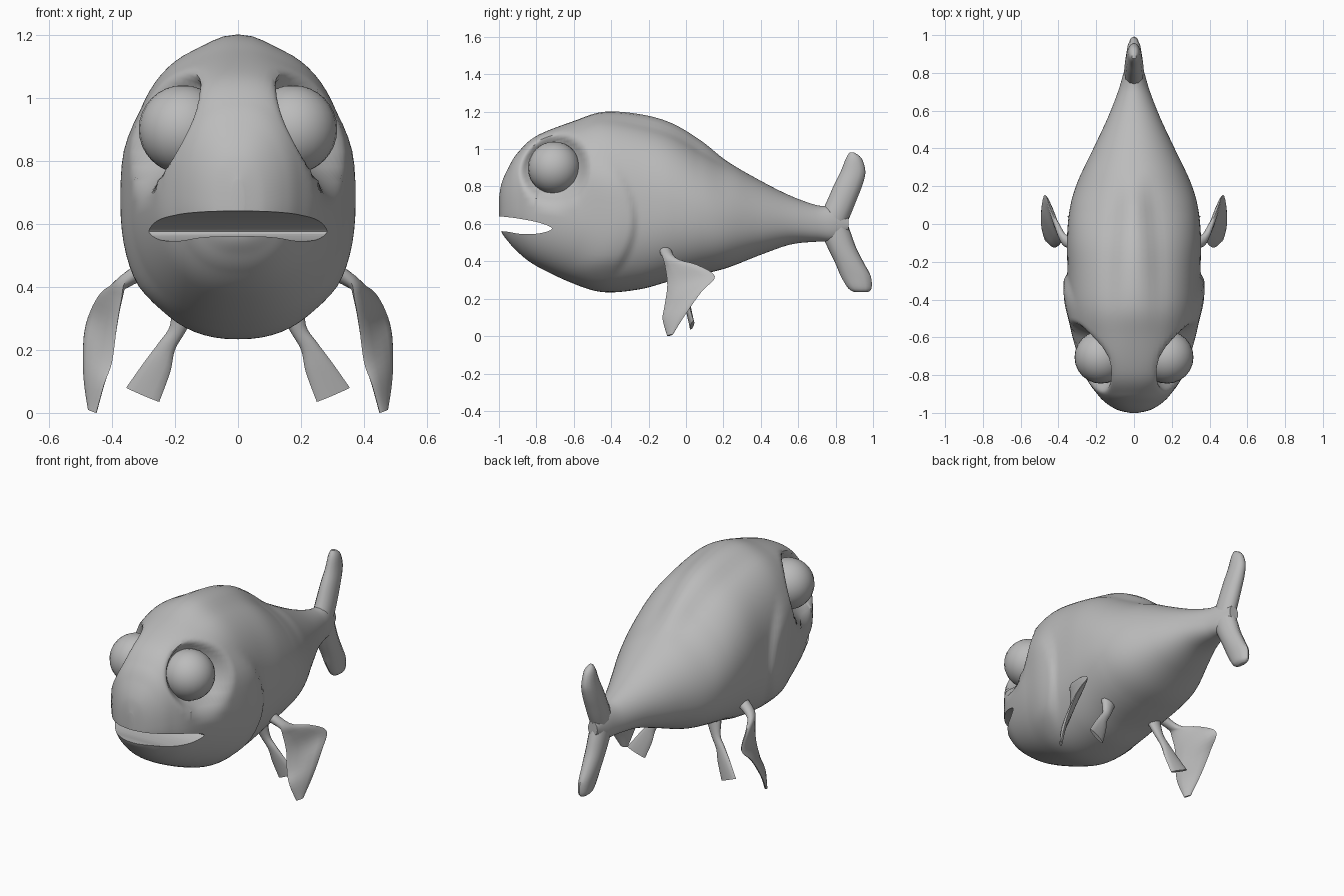
import bpy, bmesh
from math import sin, cos, pi, copysign
from mathutils import Vector

default = bpy.data.objects.get("Cube")
if default:
    bpy.data.objects.remove(default)

grey = bpy.data.materials.new("plain grey")
grey.use_nodes = True
grey.diffuse_color = (0.5, 0.5, 0.5, 1)
grey.node_tree.nodes["Principled BSDF"].inputs["Base Color"].default_value = (0.5, 0.5, 0.5, 1)


def smooth_step(a, b, v):
    t = min(max((v - a) / (b - a), 0), 1)
    return t * t * (3 - 2 * t)


def spline(rows, steps):
    """Smooth curve through rows of numbers, sampled evenly between them."""
    rows = [Vector(r) for r in rows]
    out = []
    for i in range(len(rows) - 1):
        a, b = rows[i], rows[i + 1]
        before, after = rows[max(i - 1, 0)], rows[min(i + 2, len(rows) - 1)]
        for s in range(steps):
            t = s / steps
            out.append(a * (2 * t**3 - 3 * t**2 + 1) + (before * -0.5 + b * 0.5) * (t**3 - 2 * t**2 + t)
                       + b * (3 * t**2 - 2 * t**3) + (after * 0.5 - a * 0.5) * (t**3 - t**2))
    return out + [rows[-1]]


def finish(name, bm, angle=0.9):
    bmesh.ops.recalc_face_normals(bm, faces=bm.faces)
    mesh = bpy.data.meshes.new(name)
    bm.to_mesh(mesh)
    bm.free()
    mesh.materials.append(grey)
    obj = bpy.data.objects.new(name, mesh)
    bpy.context.collection.objects.link(obj)
    shade(obj, angle)
    return obj


def shade(obj, angle):
    bpy.ops.object.select_all(action='DESELECT')
    obj.select_set(True)
    bpy.context.view_layer.objects.active = obj
    bpy.ops.object.shade_smooth_by_angle(angle=angle)


def loft(name, rings):
    """Skin a list of closed rings and cap both ends."""
    bm = bmesh.new()
    loops = [[bm.verts.new(p) for p in ring] for ring in rings]
    for low, high in zip(loops, loops[1:]):
        for k in range(len(low)):
            j = (k + 1) % len(low)
            bm.faces.new((low[k], low[j], high[j], high[k]))
    bm.faces.new(loops[0])
    bm.faces.new(loops[-1])
    return finish(name, bm)


def fin(name, rows, side=1, sides=12):
    """Blade from rows of front edge, back edge and half thickness."""
    rings = []
    samples = spline([(*a, *b, t) for a, b, t in rows], 4)
    for i, r in enumerate(samples):
        front, back = Vector(r[:3]), Vector(r[3:6])
        nxt, prv = samples[min(i + 1, len(samples) - 1)], samples[max(i - 1, 0)]
        along = Vector(nxt[:3]) + Vector(nxt[3:6]) - Vector(prv[:3]) - Vector(prv[3:6])
        half = (back - front) / 2
        normal = half.cross(along).normalized() * r[6]
        ring = [(front + back) / 2 + half * cos(a) + normal * sin(a)
                for a in (2 * pi * k / sides for k in range(sides))]
        rings.append([(p.x * side, p.y, p.z) for p in ring])
    return loft(name, rings)


EYE = Vector((0.175, -0.705, 0.90))


def sculpt(x, y, z):
    """Press in the eye sockets and raise the gill covers."""
    side, x = copysign(1, x), abs(x)
    away = ((y - EYE.y)**2 + (z - EYE.z)**2)**0.5
    x -= min(x, 0.10 * smooth_step(0.08, 0.2, x) * (1 - smooth_step(0.11, 0.2, away)))
    gill = -0.30 - 1.4 * (z - 0.62)**2
    band = smooth_step(0.3, 0.42, z) * (1 - smooth_step(0.8, 1.0, z))
    x += 0.02 * band * smooth_step(gill - 0.25, gill - 0.03, y) * (1 - smooth_step(gill, gill + 0.05, y))
    return (side * x, y, z)


# Body: position along y, top, bottom, half width
body_rows = [
    (-1.0, 0.74, 0.62, 0.02), (-0.985, 0.82, 0.555, 0.085), (-0.95, 0.90, 0.505, 0.145),
    (-0.9, 0.98, 0.45, 0.195), (-0.8, 1.07, 0.375, 0.26), (-0.6, 1.15, 0.28, 0.325),
    (-0.44, 1.199, 0.235, 0.352), (-0.25, 1.187, 0.25, 0.352), (-0.08, 1.14, 0.295, 0.355),
    (0.08, 1.045, 0.33, 0.34), (0.22, 0.935, 0.365, 0.30), (0.4, 0.83, 0.435, 0.215),
    (0.56, 0.75, 0.49, 0.14), (0.7, 0.70, 0.505, 0.085), (0.8, 0.69, 0.51, 0.055),
    (0.87, 0.64, 0.56, 0.03)]
rings = []
for y, top, bottom, width in spline(body_rows, 12):
    mid = bottom + 0.45 * (top - bottom)
    ridge = smooth_step(-0.75, -0.15, y) * (1 - smooth_step(0.05, 0.3, y))
    fullness = 0.84 + 0.16 * smooth_step(-0.3, 0.2, y)
    ring = []
    for k in range(72):
        a = 2 * pi * k / 72
        c, s = cos(a), sin(a)
        # narrow raised keel along the back
        keel = 0.045 * ridge * smooth_step(0.0, 0.35, abs(c))
        reach = top - mid if s > 0 else mid - bottom
        power = fullness if s > 0 else 0.88
        ring.append(sculpt(width * copysign(abs(c)**power, c), y,
                           mid + reach * copysign(abs(s)**power, s) - keel * max(s, 0)))
    rings.append(ring)
body = loft("body", rings)

# Mouth opening cut through the snout
mouth_outline = spline([(-1.1, 0.65), (-0.97, 0.638), (-0.88, 0.626), (-0.78, 0.605), (-0.715, 0.575),
                        (-0.78, 0.55), (-0.88, 0.546), (-0.97, 0.56), (-1.1, 0.565)], 4)
cutter = loft("mouth_cutter", [[(x, y, z) for y, z in mouth_outline] for x in (-0.6, 0.6)])
cutter.hide_render = True
cut = body.modifiers.new("mouth", 'BOOLEAN')
cut.operation, cut.object, cut.solver = 'DIFFERENCE', cutter, 'EXACT'
bpy.context.view_layer.objects.active = body
bpy.ops.object.modifier_apply(modifier=cut.name)
bpy.data.objects.remove(cutter)
shade(body, 0.8)

# Tail: two rounded lobes, given as centre y, z, half chord and half thickness
lobes = {
    "upper_tail_lobe": [(0.77, 0.58, 0.08, 0.05), (0.805, 0.66, 0.08, 0.052), (0.835, 0.73, 0.078, 0.05),
                        (0.868, 0.81, 0.076, 0.045), (0.893, 0.88, 0.066, 0.037),
                        (0.897, 0.95, 0.042, 0.028), (0.887, 0.982, 0.012, 0.012)],
    "lower_tail_lobe": [(0.77, 0.64, 0.08, 0.05), (0.802, 0.55, 0.08, 0.052), (0.835, 0.47, 0.076, 0.05),
                        (0.875, 0.39, 0.077, 0.045), (0.908, 0.32, 0.08, 0.037),
                        (0.93, 0.255, 0.062, 0.028), (0.937, 0.235, 0.035, 0.012)]}
for name, rows in lobes.items():
    fin(name, [((0, y - h, z), (0, y + h, z), t) for y, z, h, t in rows])

# Paired parts
pectoral = [
    ((0.28, -0.15, 0.48), (0.28, -0.08, 0.45), 0.03),
    ((0.355, -0.125, 0.42), (0.37, -0.05, 0.41), 0.022),
    ((0.37, -0.11, 0.36), (0.43, 0.05, 0.385), 0.015),
    ((0.385, -0.10, 0.27), (0.47, 0.155, 0.32), 0.014),
    ((0.40, -0.115, 0.16), (0.49, 0.085, 0.24), 0.014),
    ((0.425, -0.125, 0.09), (0.49, 0.0, 0.12), 0.013),
    ((0.45, -0.10, 0.0), (0.475, -0.07, 0.01), 0.008)]
pelvic = [
    ((0.11, -0.03, 0.36), (0.21, -0.03, 0.38), 0.03),
    ((0.165, -0.01, 0.26), (0.215, -0.01, 0.28), 0.02),
    ((0.20, 0.0, 0.20), (0.25, 0.0, 0.225), 0.016),
    ((0.215, 0.01, 0.13), (0.295, 0.015, 0.165), 0.014),
    ((0.25, 0.025, 0.035), (0.355, 0.04, 0.08), 0.01)]
for label, side in (("left", 1), ("right", -1)):
    fin(label + "_pectoral_fin", pectoral, side)
    fin(label + "_pelvic_fin", pelvic, side)
    bm = bmesh.new()
    bmesh.ops.create_uvsphere(bm, u_segments=24, v_segments=16, radius=0.14)
    bmesh.ops.translate(bm, verts=bm.verts, vec=(side * EYE.x, EYE.y, EYE.z))
    finish(label + "_eye", bm)
